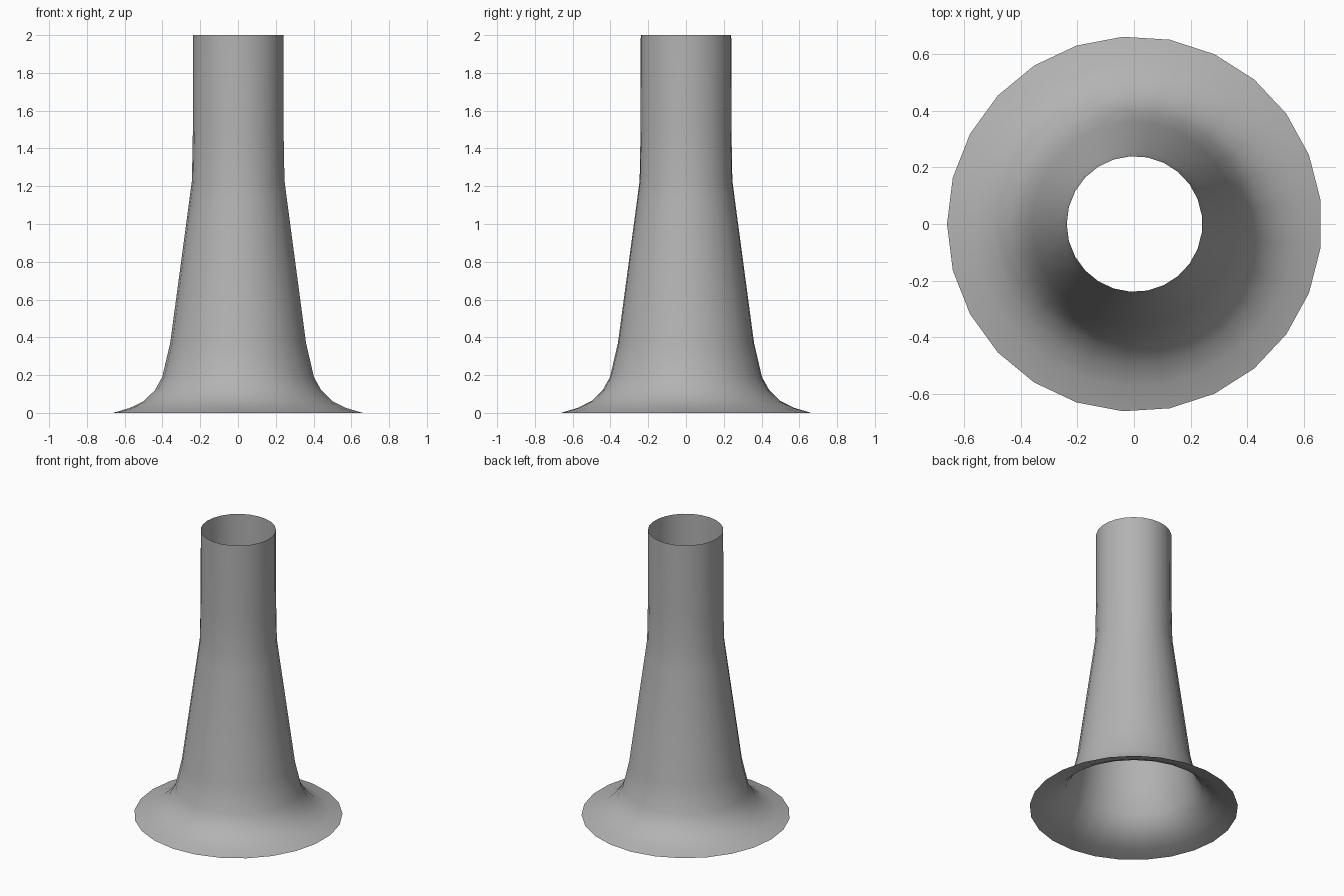
import bpy, bmesh, math

if "Cube" in bpy.data.objects:
    bpy.data.objects.remove(bpy.data.objects["Cube"])

SIDES = 25
# Profile of the flared tube: (radius, height)
PROFILE = [(0.664, 0.0), (0.575, 0.026), (0.502, 0.062), (0.442, 0.12),
           (0.403, 0.19), (0.361, 0.37), (0.259, 1.13),
           (0.246, 1.23), (0.241, 1.5), (0.24, 2.0)]


def lathe(name, profile, sides, offset_x=0.0):
    """Open surface of revolution, first vertex on the -x side."""
    bm = bmesh.new()
    rings = []
    for r, z in profile:
        ring = []
        for i in range(sides):
            a = math.pi + 2 * math.pi * i / sides
            ring.append(bm.verts.new((r * math.cos(a) + offset_x, r * math.sin(a), z)))
        rings.append(ring)
    for low, high in zip(rings, rings[1:]):
        for i in range(sides):
            j = (i + 1) % sides
            f = bm.faces.new((low[i], low[j], high[j], high[i]))
            f.smooth = True
    mesh = bpy.data.meshes.new(name)
    bm.to_mesh(mesh)
    bm.free()
    obj = bpy.data.objects.new(name, mesh)
    bpy.context.collection.objects.link(obj)
    return obj


# Hollow tube with a flared foot, open at both ends
tube = lathe("flared_tube", PROFILE, SIDES, 0.002)

# Darker grey finish
grey = bpy.data.materials.new("dark_grey")
grey.diffuse_color = (0.45, 0.45, 0.45, 1.0)
grey.use_nodes = True
grey.node_tree.nodes["Principled BSDF"].inputs["Base Color"].default_value = grey.diffuse_color
tube.data.materials.append(grey)
